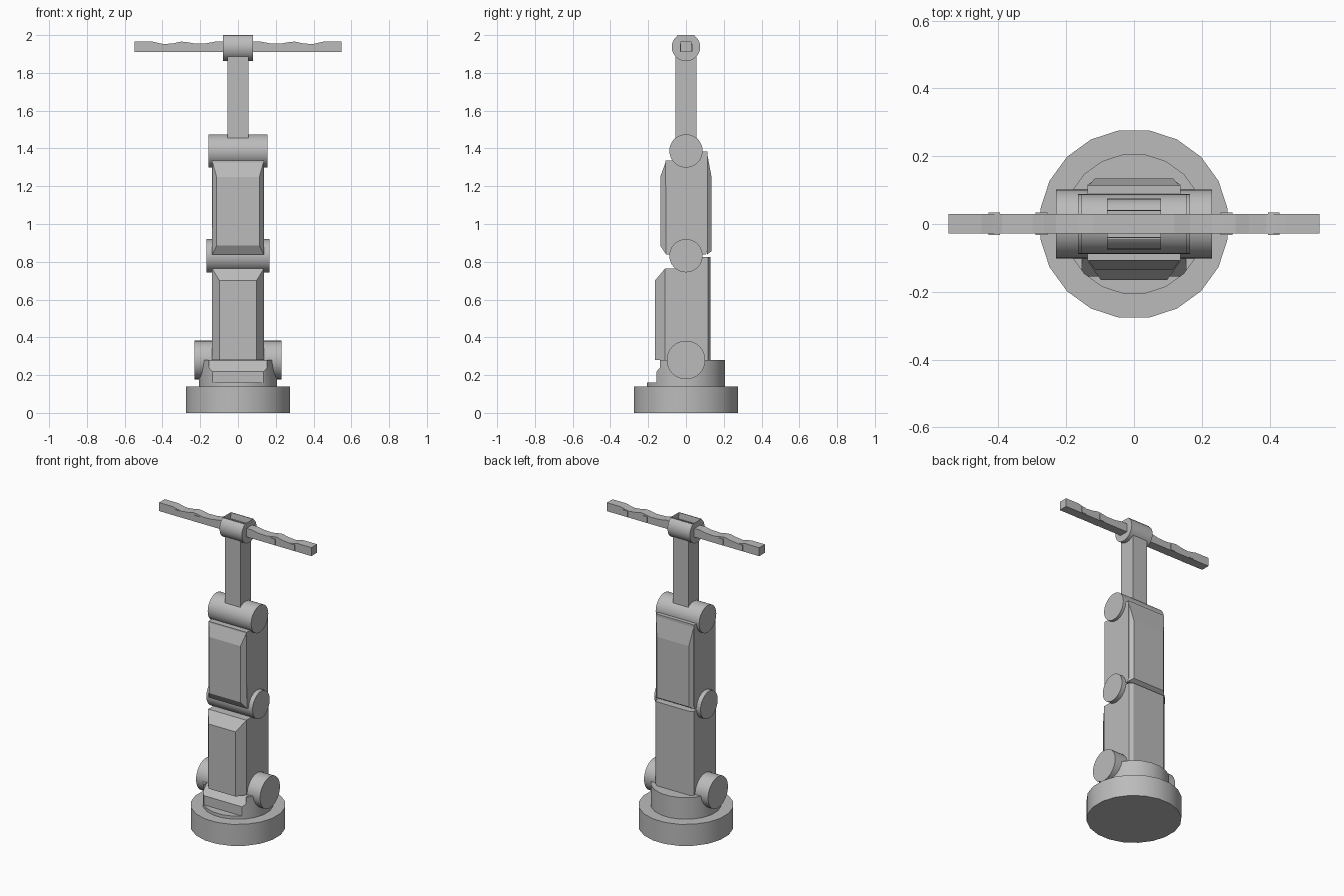
import bpy, bmesh, math

if "Cube" in bpy.data.objects:
    bpy.data.objects.remove(bpy.data.objects["Cube"])

grey = bpy.data.materials.new("machine grey")
grey.diffuse_color = (0.5, 0.5, 0.5, 1)
grey.use_nodes = True
grey.node_tree.nodes["Principled BSDF"].inputs["Base Color"].default_value = grey.diffuse_color


def finish(name, bm, smooth=False):
    bmesh.ops.recalc_face_normals(bm, faces=bm.faces)
    me = bpy.data.meshes.new(name)
    bm.to_mesh(me)
    bm.free()
    me.materials.append(grey)
    ob = bpy.data.objects.new(name, me)
    bpy.context.collection.objects.link(ob)
    if smooth:
        bpy.ops.object.select_all(action='DESELECT')
        ob.select_set(True)
        bpy.context.view_layer.objects.active = ob
        bpy.ops.object.shade_smooth_by_angle(angle=math.radians(30))
    return ob


def extrude(name, pts, vec, smooth=False):
    """Sweep a closed 3D outline along vec."""
    bm = bmesh.new()
    a = [bm.verts.new(p) for p in pts]
    b = [bm.verts.new([c + d for c, d in zip(p, vec)]) for p in pts]
    bm.faces.new(a)
    bm.faces.new(b)
    for i in range(len(a)):
        j = (i + 1) % len(a)
        bm.faces.new((a[i], a[j], b[j], b[i]))
    return finish(name, bm, smooth)


def side_profile(name, yz, hx, smooth=False):
    return extrude(name, [(-hx, y, z) for y, z in yz], (2 * hx, 0, 0), smooth)


def arc(cy, cz, r, a0, a1, n):
    steps = [math.radians(a0 + (a1 - a0) * i / n) for i in range(n + 1)]
    return [(cy + r * math.cos(t), cz + r * math.sin(t)) for t in steps]


def joint(name, z, r, hx):
    return side_profile(name, arc(0, z, r, 0, 360, 36)[:-1], hx, True)


def disc(name, r, z0, z1, n=20):
    pts = [(x, y, z0) for x, y in arc(0, 0, r, 180 / n, 360 + 180 / n, n)[:-1]]
    return extrude(name, pts, (0, 0, z1 - z0), True)


def panel(name, outer, inner):
    """Bevelled cover; outer and inner are (half width, y, z low, z high)."""
    bm = bmesh.new()
    rings = []
    for hx, y, z0, z1 in (outer, inner):
        rings.append([bm.verts.new(p) for p in
                      ((-hx, y, z0), (hx, y, z0), (hx, y, z1), (-hx, y, z1))])
    a, b = rings
    bm.faces.new(a)
    bm.faces.new(b)
    for i in range(4):
        j = (i + 1) % 4
        bm.faces.new((a[i], a[j], b[j], b[i]))
    return finish(name, bm)


# round base and the collar with its front clearance notch
disc("base", 0.28, 0, 0.14)
collar = disc("collar", 0.208, 0.13, 0.28)
cutter = side_profile("notch_cutter", [(-0.3, 0.16), (-0.155, 0.16), (-0.155, 0.22),
                                       (-0.10, 0.28), (-0.10, 0.35), (-0.3, 0.35)], 0.153)
cutter.hide_render = True
mod = collar.modifiers.new("notch", 'BOOLEAN')
mod.operation = 'DIFFERENCE'
mod.solver = 'EXACT'
mod.object = cutter
bpy.context.view_layer.objects.active = collar
bpy.ops.object.modifier_apply(modifier=mod.name)
bpy.data.objects.remove(cutter)

# joints
joint("shoulder_joint", 0.28, 0.102, 0.23)
joint("elbow_joint", 0.832, 0.088, 0.166)
joint("wrist_joint", 1.387, 0.088, 0.156)

# lower arm: core, front cover, back cover
side_profile("lower_arm", [(-0.11, 0.28), (0.116, 0.28), (0.116, 0.825), (0, 0.825),
                           (0, 0.765), (-0.11, 0.765)], 0.137)
panel("lower_front_cover", (0.137, -0.11, 0.28, 0.765), (0.098, -0.165, 0.28, 0.70))
panel("lower_back_cover", (0.137, 0.116, 0.28, 0.825), (0.115, 0.131, 0.28, 0.825))

# upper arm: core, front cover, back cover
side_profile("upper_arm", [(-0.105, 0.838), (0.105, 0.838), (0.113, 0.86), (0.113, 1.385),
                           (0, 1.385), (0, 1.335), (-0.108, 1.335)], 0.137)
panel("upper_front_cover", (0.137, -0.105, 0.838, 1.335), (0.113, -0.136, 0.885, 1.25))
panel("upper_back_cover", (0.137, 0.11, 0.838, 1.385), (0.115, 0.135, 0.855, 1.25))

# square post
side_profile("post", [(-0.055, 1.38), (0.055, 1.38), (0.055, 1.895), (-0.055, 1.895)], 0.055)

# open clamp: round outside, slot at the top
clamp = arc(0, 1.937, 0.075, 122, 418, 32)
side_profile("clamp", clamp + [(0.044, 2.0), (0.038, 1.965), (0.038, 1.91),
                               (-0.038, 1.91), (-0.038, 1.965), (-0.044, 2.0)], 0.08, True)

# cross bar with a wavy top, same on both halves
half = [(0.08, 1.965), (0.12, 1.966), (0.165, 1.957), (0.23, 1.955), (0.265, 1.962),
        (0.30, 1.966), (0.34, 1.957), (0.39, 1.952), (0.42, 1.958), (0.45, 1.965), (0.547, 1.965)]
top = [(-x, z) for x, z in reversed(half)] + half
extrude("cross_bar", [(x, -0.028, z) for x, z in [(-0.547, 1.91)] + top + [(0.547, 1.91)]],
        (0, 0.058, 0))

# thin bands around the bar
for i, x in enumerate((-0.413, -0.273, 0.273, 0.413)):
    extrude("bar_band_%d" % (i + 1),
            [(x - 0.017, -0.032, 1.912), (x + 0.017, -0.032, 1.912),
             (x + 0.017, -0.032, 1.952), (x - 0.017, -0.032, 1.952)], (0, 0.066, 0))
